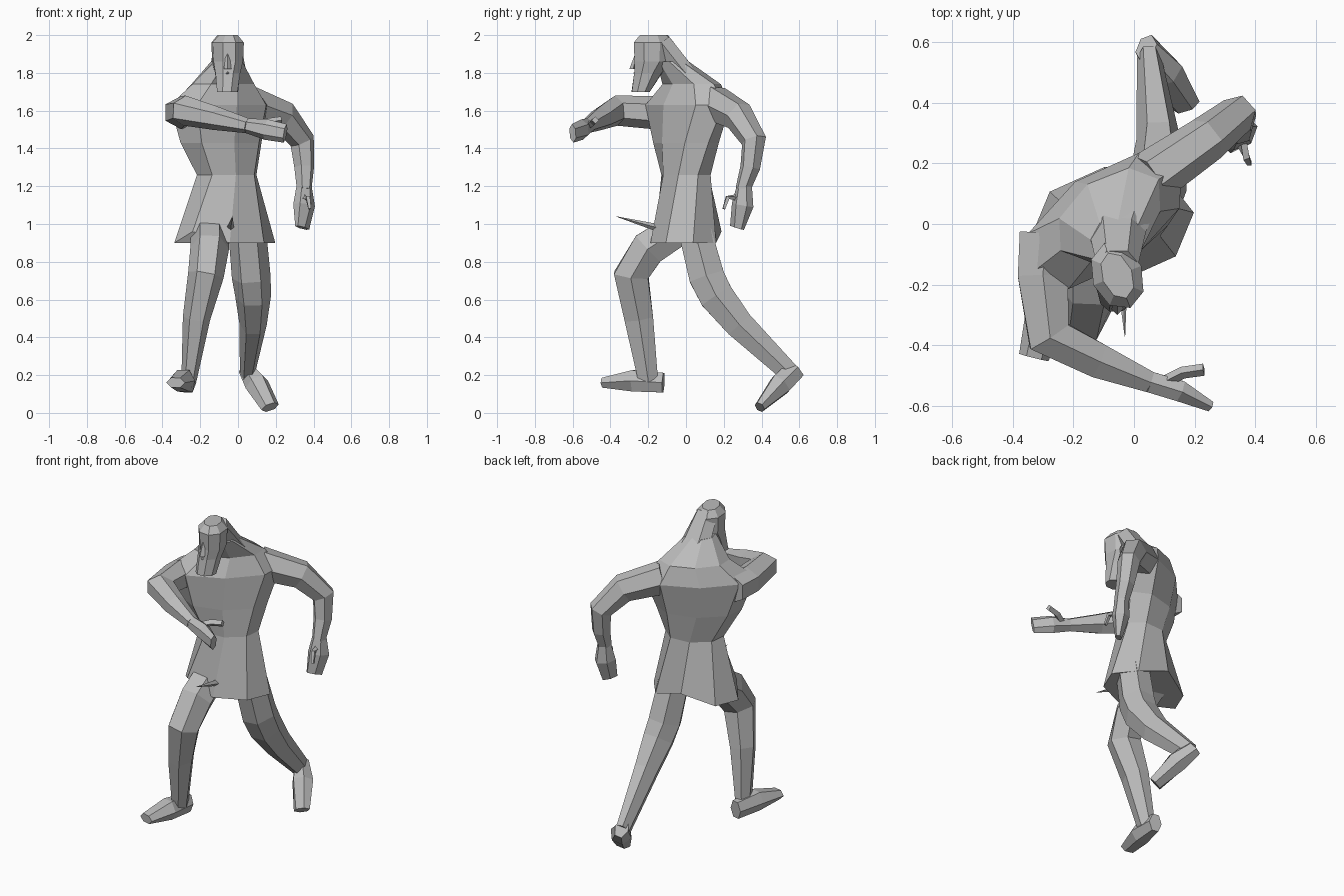
import bpy
import bmesh
import math
from mathutils import Vector

# Remove the default object
default_cube = bpy.data.objects.get("Cube")
if default_cube:
    bpy.data.objects.remove(default_cube, do_unlink=True)

# One plain stone-like colour for the whole figure
stone = bpy.data.materials.new("stone_grey")
stone.use_nodes = True
stone.diffuse_color = (.5, .5, .5, 1)
shader = stone.node_tree.nodes["Principled BSDF"]
shader.inputs["Base Color"].default_value = stone.diffuse_color

X_AXIS, Z_AXIS = Vector((1, 0, 0)), Vector((0, 0, 1))


def tube(name, path, start, end, swell=0, sides=6, side=X_AXIS, normal=None, yaw=(0, 0)):
    """Faceted tube along a path, tapering from start to end (half width, half depth).

    Swell thickens the middle, yaw twists the cross-section in degrees, and a fixed
    normal keeps every cross-section parallel instead of square to the path.
    """
    bm = bmesh.new()
    centres = [Vector(point) for point in path]
    last = len(centres) - 1
    loops = []
    for i, centre in enumerate(centres):
        t = i / last
        before, after = centres[max(i - 1, 0)], centres[min(i + 1, last)]
        tangent = normal or (after - before).normalized()
        across = (side - tangent * side.dot(tangent)).normalized()
        deep = tangent.cross(across)
        size = Vector(start).lerp(Vector(end), t)
        bulge = swell * math.sin(math.pi * t)
        turn = math.radians(yaw[0] + (yaw[1] - yaw[0]) * t)
        u = across * math.cos(turn) + deep * math.sin(turn)
        v = deep * math.cos(turn) - across * math.sin(turn)
        loop = []
        for k in range(sides):
            angle = math.tau * k / sides
            offset = u * (size.x + bulge) * math.cos(angle)
            offset += v * (size.y + bulge) * math.sin(angle)
            loop.append(bm.verts.new(centre + offset))
        loops.append(loop)
    for low, high in zip(loops, loops[1:]):
        for k in range(sides):
            n = (k + 1) % sides
            bm.faces.new((low[k], low[n], high[n], high[k]))
    bm.faces.new(loops[0][::-1])
    bm.faces.new(loops[-1])
    bmesh.ops.recalc_face_normals(bm, faces=bm.faces)
    mesh = bpy.data.meshes.new(name)
    bm.to_mesh(mesh)
    bm.free()
    mesh.materials.append(stone)
    part = bpy.data.objects.new(name, mesh)
    bpy.context.collection.objects.link(part)
    return part


def block(name, path, start, end, **options):
    """Eight-sided tube with level cross-sections, for the trunk and head."""
    return tube(name, path, start, end, sides=8, normal=Z_AXIS, **options)


def spike(name, path, start, end, **options):
    """Four-sided tube, for small pointed details."""
    return tube(name, path, start, end, sides=4, **options)


# Shared cross-section sizes
waist_size = (.17, .13)
shoulder_size = (.32, .16)
neck_size = (.08, .09)
face_size = (.08, .11)
shoulder_joint_size = (.09, .1)
wrist_size = (.04, .04)
hip_size = (.1, .1)
ankle_size = (.04, .06)
fingertip_size = (.05, .02)
toe_size = (.05, .03)
stub_size = (.02, .02)
point_size = (.01, .01)
sharp_size = (.001, .001)

# Trunk, twisting from the hips up to the shoulders
waist = (-.06, 0, 1.26)
collar = (-.1, .01, 1.63)
skirt = block("tunic_skirt", [(-.07, 0, .9), waist],
              start=(.27, .19), end=waist_size, yaw=(8, 22))
block("chest", [waist, (-.09, 0, 1.43), collar],
      start=waist_size, end=shoulder_size, yaw=(22, 36))
block("shoulders", [collar, (-.08, .03, 1.74), (-.06, -.07, 1.86)],
      start=shoulder_size, end=neck_size, yaw=(36, 36))

# Ragged hem: notches at the back and over the raised thigh
for corner in (2, 5):
    skirt.data.vertices[corner].co.z += .06

# Thin pointed fold at the front of the hem
spike("tunic_fold", [(-.04, -.15, .98), (-.03, -.37, 1.04)],
      start=stub_size, end=sharp_size)

# Head with a flat face, a beard tapering to a blunt chin, and long hair
face = (-.055, -.17, 1.86)
flat_front = (22, 22)
block("bearded_jaw", [(-.055, -.24, 1.7), (-.055, -.2, 1.8), face],
      start=(.06, .05), end=face_size, yaw=flat_front)
block("skull", [face, (-.055, -.17, 1.96), (-.055, -.17, 2)],
      start=face_size, end=(.05, .08), swell=.02, yaw=flat_front)
tube("hair", [(-.055, -.13, 1.96), (-.055, -.02, 1.82), (-.03, .09, 1.69)],
     start=(.07, .06), end=(.12, .06))
spike("nose", [(-.055, -.26, 1.9), (-.055, -.28, 1.82)],
      start=point_size, end=stub_size, normal=Z_AXIS)
spike("moustache", [(-.11, -.23, 1.78), (-.055, -.27, 1.8), (0, -.23, 1.78)],
      start=point_size, end=point_size, side=Z_AXIS)

# Right arm swung across the front of the chest
right_wrist = (.05, -.52, 1.52)
tube("right_arm", [(-.29, -.03, 1.59), (-.3, -.17, 1.59), (-.28, -.37, 1.6),
                   (-.12, -.45, 1.56), right_wrist],
     start=shoulder_joint_size, end=wrist_size, swell=.015, side=Z_AXIS)
tube("right_hand", [right_wrist, (.15, -.55, 1.5), (.25, -.6, 1.48)],
     start=wrist_size, end=fingertip_size, swell=.01, side=Z_AXIS)
spike("right_thumb", [(.1, -.52, 1.52), (.16, -.49, 1.54), (.23, -.48, 1.55)],
      start=stub_size, end=stub_size, side=Z_AXIS)

# Left arm trailing behind, its sections turned square to the bend
outward = Vector((1, -1, 0)).normalized()
left_wrist = (.35, .3, 1.18)
tube("left_arm", [(.05, .15, 1.64), (.24, .28, 1.57), (.34, .36, 1.44),
                  (.35, .34, 1.3), left_wrist],
     start=shoulder_joint_size, end=wrist_size, side=outward)
tube("left_hand", [(.35, .31, 1.21), (.35, .3, 1.1), (.34, .27, .98)],
     start=wrist_size, end=fingertip_size[::-1], swell=.02, side=outward)
spike("left_thumb", [(.35, .28, 1.14), (.37, .22, 1.14), (.38, .2, 1.08)],
      start=stub_size, end=point_size, side=outward)

# Right leg stepping forward
tube("right_leg", [(-.15, 0, 1), (-.15, -.2, .87), (-.17, -.29, .73),
                   (-.22, -.25, .5), (-.26, -.2, .17)],
     start=hip_size, end=ankle_size, swell=.025)
tube("right_foot", [(-.26, -.12, .16), (-.29, -.28, .17), (-.33, -.44, .16)],
     start=ankle_size, end=toe_size, swell=.02)

# Left leg pushing off behind
tube("left_leg", [(.05, .05, .95), (.07, .11, .72), (.08, .16, .62),
                  (.08, .28, .47), (.05, .55, .21)],
     start=hip_size, end=ankle_size, swell=.025)
tube("left_foot", [(.04, .58, .23), (.1, .5, .15), (.17, .39, .03)],
     start=ankle_size, end=toe_size, swell=.02)
